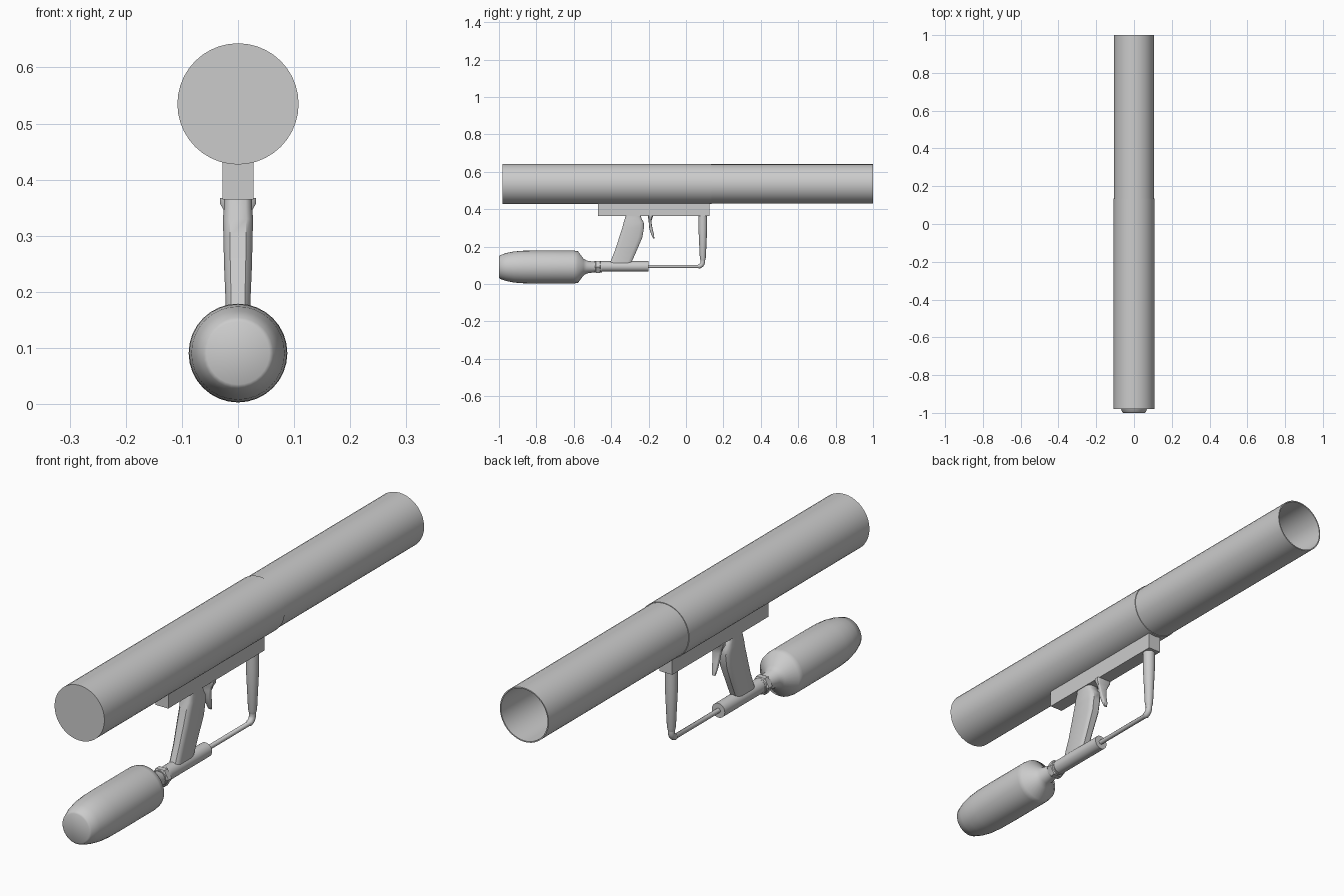
import bpy, bmesh, math
from mathutils import Matrix

if "Cube" in bpy.data.objects:
    bpy.data.objects.remove(bpy.data.objects["Cube"])


def finish(name, bm, angle=35):
    bmesh.ops.recalc_face_normals(bm, faces=bm.faces)
    mesh = bpy.data.meshes.new(name)
    bm.to_mesh(mesh)
    bm.free()
    ob = bpy.data.objects.new(name, mesh)
    bpy.context.collection.objects.link(ob)
    bpy.ops.object.select_all(action='DESELECT')
    ob.select_set(True)
    bpy.context.view_layer.objects.active = ob
    bpy.ops.object.shade_smooth_by_angle(angle=math.radians(angle))
    return ob


def skin(name, rings, angle=35):
    """Join equal-length rings of points and cap both ends."""
    bm = bmesh.new()
    loops = [[bm.verts.new(p) for p in ring] for ring in rings]
    n = len(loops[0])
    for a, b in zip(loops, loops[1:]):
        for i in range(n):
            j = (i + 1) % n
            bm.faces.new((a[i], a[j], b[j], b[i]))
    bm.faces.new(loops[0])
    bm.faces.new(loops[-1])
    return finish(name, bm, angle)


def lathe(name, profile, z=0.0, y=0.0, sides=32, upright=False, angle=35):
    """Turn (radius, position) pairs around a y axis, or a z axis if upright."""
    rings = []
    for r, p in profile:
        ring = []
        for i in range(sides):
            t = 2 * math.pi * i / sides
            c, s = r * math.cos(t), r * math.sin(t)
            ring.append((c, y + s, p) if upright else (c, p, z + s))
        rings.append(ring)
    return skin(name, rings, angle)


def loft(name, stations, round_y, round_x):
    """Chamfered rectangles (z, back y, front y, half width) stacked in z."""
    rings = []
    for z, b, f, w in stations:
        cy, cx = (f - b) * round_y, w * round_x
        rings.append([(-w, b + cy, z), (-w + cx * .35, b + cy * .35, z), (-w + cx, b, z),
                      (w - cx, b, z), (w - cx * .35, b + cy * .35, z), (w, b + cy, z),
                      (w, f - cy, z), (w - cx * .35, f - cy * .35, z), (w - cx, f, z),
                      (-w + cx, f, z), (-w + cx * .35, f - cy * .35, z), (-w, f - cy, z)])
    return skin(name, rings, 40)


# Launch tube: closed at the back, hollow at the muzzle, slightly wider rear sleeve
lathe("launch_tube", [(.108, -.98), (.108, .135), (.1055, .135), (.1055, 1.0),
                      (.101, 1.0), (.101, -.97)], z=.535, sides=40)

# Receiver rail under the tube
bm = bmesh.new()
bmesh.ops.create_cube(bm, size=1, matrix=Matrix.Translation((0, -.173, .4)) @
                      Matrix.Diagonal((.055, .595, .07, 1)))
finish("receiver_rail", bm)

# Raked pistol grip
loft("pistol_grip", [(.11, -.408, -.294, .021), (.18, -.380, -.263, .022),
                     (.25, -.357, -.233, .025), (.30, -.341, -.225, .026),
                     (.33, -.333, -.226, .027), (.35, -.327, -.238, .025),
                     (.37, -.322, -.243, .025)], .18, .45)

# Curved trigger, flared at its root
loft("trigger", [(.243, -.175, -.169, .007), (.265, -.186, -.171, .010),
                 (.295, -.196, -.179, .013), (.325, -.199, -.184, .017),
                 (.345, -.200, -.183, .025), (.357, -.204, -.178, .032),
                 (.367, -.204, -.176, .032)], .2, .3)

# Gas bottle with shoulder and neck
lathe("gas_bottle", [(.056, -1.0), (.063, -.995), (.075, -.96), (.083, -.92),
                     (.087, -.87), (.088, -.80), (.088, -.60), (.085, -.578),
                     (.045, -.548), (.034, -.53), (.027, -.48)], z=.091, angle=50)

# Coupling nut and valve body
lathe("coupling_nut", [(.031, -.487), (.037, -.482), (.037, -.461), (.031, -.456)],
      z=.092, sides=6, angle=20)
lathe("nut_core", [(.03, -.49), (.03, -.45)], z=.092, sides=20)
lathe("valve_body", [(.022, -.458), (.028, -.45), (.028, -.2)], z=.094, sides=24)

# Tapered front support
lathe("front_support", [(.012, .125), (.016, .14), (.0235, .30), (.0235, .37)],
      y=.09, sides=20, upright=True)

# Gas pipe with its elbow
path = [(-.22, .094)]
for i in range(7):
    t = math.pi / 2 * i / 6
    path.append((.064 + .026 * math.sin(t), .120 - .026 * math.cos(t)))
path.append((.09, .15))
rings = []
for k, (y, z) in enumerate(path):
    t = math.pi / 2 * min(max((k - 1) / 6, 0), 1)
    r = .009 if k < 2 else .0125
    rings.append([(r * math.cos(a), y - r * math.sin(a) * math.sin(t),
                   z + r * math.sin(a) * math.cos(t))
                  for a in (2 * math.pi * i / 14 for i in range(14))])
skin("gas_pipe", rings, 45)
